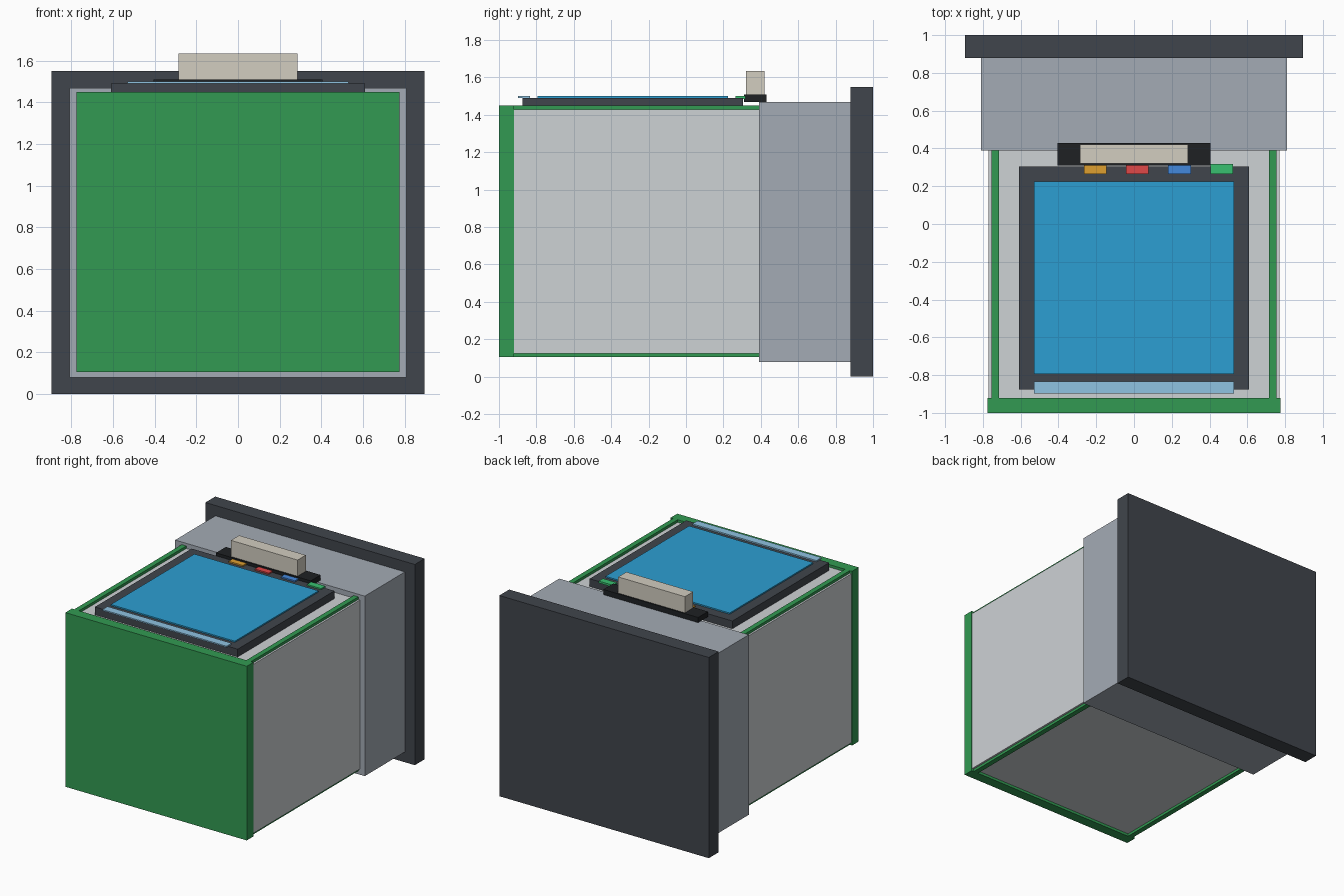
import bpy

if "Cube" in bpy.data.objects:
    bpy.data.objects.remove(bpy.data.objects["Cube"])


def linear(c):
    return c / 12.92 if c <= 0.04045 else ((c + 0.055) / 1.055) ** 2.4


def material(name, hexa):
    m = bpy.data.materials.new(name)
    rgb = [linear(int(hexa[i:i + 2], 16) / 255) for i in (0, 2, 4)]
    m.diffuse_color = (*rgb, 1)
    m.use_nodes = True
    m.node_tree.nodes["Principled BSDF"].inputs["Base Color"].default_value = m.diffuse_color
    return m


def box(name, x, y, z, mat):
    """Box from (min, max) ranges on each axis."""
    bpy.ops.mesh.primitive_cube_add(size=1, location=[(a + b) / 2 for a, b in (x, y, z)])
    ob = bpy.context.object
    ob.name = name
    ob.scale = [b - a for a, b in (x, y, z)]
    bpy.ops.object.transform_apply(location=False, rotation=False, scale=True)
    ob.data.materials.append(mat)
    return ob


charcoal = material("charcoal", "40454C")
steel = material("steel", "A4ABB5")
pale = material("pale_grey", "CED2D5")
green = material("green", "329A52")
black = material("black", "1E2124")
beige = material("beige", "D2CDC0")
blue = material("screen_blue", "2C9FD2")
sky = material("sky_blue", "8FC3E2")

# Housing: rear flange, collar, main body and front panel
box("rear_flange", (-0.895, 0.895), (0.88, 1.0), (0, 1.55), charcoal)
box("collar", (-0.81, 0.81), (0.39, 0.88), (0.08, 1.47), steel)
box("main_body", (-0.77, 0.77), (-0.92, 0.39), (0.125, 1.43), pale)
box("front_panel", (-0.775, 0.775), (-1.0, -0.92), (0.105, 1.45), green)

# Raised rails along the top and bottom edges
for level, z in (("top", (1.43, 1.45)), ("bottom", (0.105, 0.125))):
    for side, x in (("left", (-0.755, -0.715)), ("right", (0.715, 0.755))):
        box(f"{level}_rail_{side}", x, (-0.92, 0.39), z, green)

# Display on the top
box("display_bezel", (-0.61, 0.61), (-0.875, 0.305), (1.43, 1.49), charcoal)
box("display_screen", (-0.53, 0.53), (-0.795, 0.225), (1.49, 1.5), blue)
box("display_strip", (-0.53, 0.53), (-0.897, -0.835), (1.49, 1.5), sky)

# Row of coloured buttons
for i, (name, col) in enumerate((("orange", "DFA030"), ("red", "E04848"),
                                 ("blue", "4488DC"), ("green", "38C070"))):
    x = -0.205 + i * 0.223
    box(f"{name}_button", (x - 0.06, x + 0.06), (0.265, 0.317), (1.485, 1.5),
        material(f"button_{name}", col))

# Connector block and its base
box("connector_base", (-0.405, 0.405), (0.31, 0.43), (1.47, 1.51), black)
box("connector_block", (-0.285, 0.285), (0.32, 0.42), (1.51, 1.635), beige)
